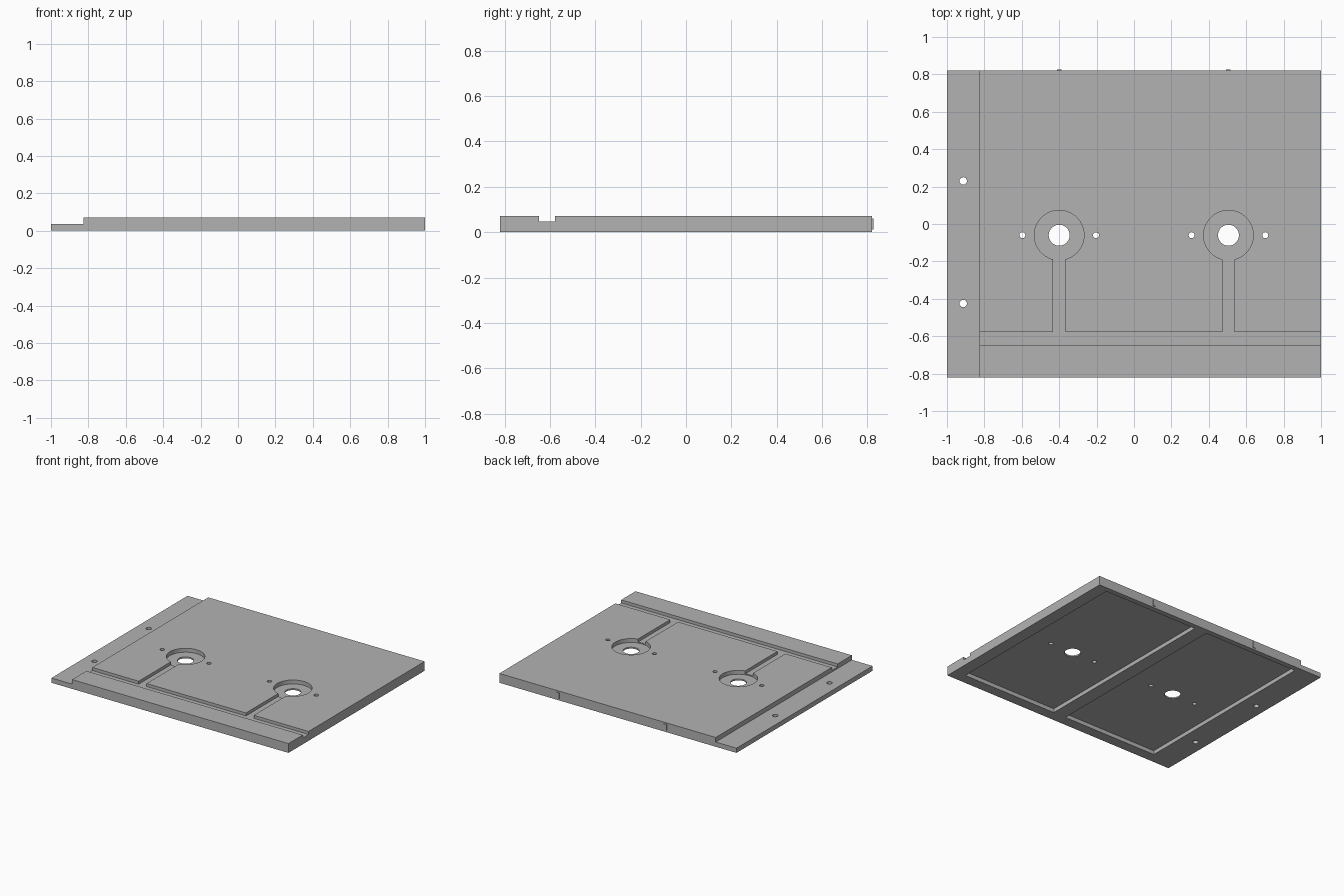
import bpy, bmesh, math
from mathutils import Matrix

if "Cube" in bpy.data.objects:
    bpy.data.objects.remove(bpy.data.objects["Cube"])

H = 0.071            # plate thickness
HALF_Y = 0.82
CENTRES = [(-0.4, -0.06), (0.505, -0.06)]

grey = bpy.data.materials.new("plain_grey")
grey.diffuse_color = (0.45, 0.45, 0.45, 1)
grey.use_nodes = True
grey.node_tree.nodes["Principled BSDF"].inputs["Base Color"].default_value = grey.diffuse_color


def make_object(name, bm):
    bmesh.ops.recalc_face_normals(bm, faces=bm.faces)
    mesh = bpy.data.meshes.new(name)
    bm.to_mesh(mesh)
    bm.free()
    mesh.materials.append(grey)
    obj = bpy.data.objects.new(name, mesh)
    bpy.context.collection.objects.link(obj)
    return obj


def box(name, x0, x1, y0, y1, z0, z1):
    bm = bmesh.new()
    m = Matrix.Translation(((x0 + x1) / 2, (y0 + y1) / 2, (z0 + z1) / 2))
    bmesh.ops.create_cube(bm, size=1, matrix=m @ Matrix.Diagonal((x1 - x0, y1 - y0, z1 - z0, 1)))
    return make_object(name, bm)


def cylinder(name, x, y, r, z0, z1, sides=32):
    bm = bmesh.new()
    bmesh.ops.create_cone(bm, cap_ends=True, segments=sides, radius1=r, radius2=r,
                          depth=z1 - z0, matrix=Matrix.Translation((x, y, (z0 + z1) / 2)))
    return make_object(name, bm)


# plate with a thinner ledge on the left
bm = bmesh.new()
profile = [(-1, 0), (1, 0), (1, H), (-0.825, H), (-0.825, 0.036), (-1, 0.036)]
face = bm.faces.new([bm.verts.new((x, -HALF_Y, z)) for x, z in profile])
ext = bmesh.ops.extrude_face_region(bm, geom=[face])
bmesh.ops.translate(bm, vec=(0, 2 * HALF_Y, 0),
                    verts=[v for v in ext["geom"] if isinstance(v, bmesh.types.BMVert)])
plate = make_object("base_plate", bm)

# long wiring groove across the front
cutters = [box("groove_cutter", -0.9, 1.1, -0.648, -0.578, 0.048, 0.2)]

for cx, cy in CENTRES:
    # channel, round recess, through hole, underside pocket
    cutters += [
        box("channel_cutter", cx - 0.033, cx + 0.033, -0.6, cy - 0.1, 0.048, 0.2),
        cylinder("recess_cutter", cx, cy, 0.133, 0.041, 0.2, 64),
        cylinder("hole_cutter", cx, cy, 0.056, -0.1, 0.2, 48),
        box("pocket_cutter", cx - 0.4, cx + 0.4, -0.74, 0.78, -0.1, 0.03),
    ]
    # screw holes either side
    for side in (-1, 1):
        cutters.append(cylinder("screw_cutter", cx + side * 0.197, cy, 0.016, -0.1, 0.2, 24))

# mounting holes in the ledge
for y in (0.23, -0.425):
    cutters.append(cylinder("mount_cutter", -0.913, y, 0.02, -0.1, 0.2, 24))

bpy.context.view_layer.objects.active = plate
for cutter in cutters:
    mod = plate.modifiers.new("cut", "BOOLEAN")
    mod.operation = "DIFFERENCE"
    mod.solver = "EXACT"
    mod.object = cutter
    bpy.ops.object.modifier_apply(modifier=mod.name)
    bpy.data.objects.remove(cutter)

bpy.ops.object.select_all(action="DESELECT")
plate.select_set(True)
bpy.ops.object.shade_smooth_by_angle(angle=math.radians(30))

# small plain raised tabs on the back edge
for i, (cx, _) in enumerate(CENTRES):
    box(f"back_tab_{i + 1}", cx - 0.012, cx + 0.012, HALF_Y - 0.005, HALF_Y + 0.006, 0.012, 0.06)
